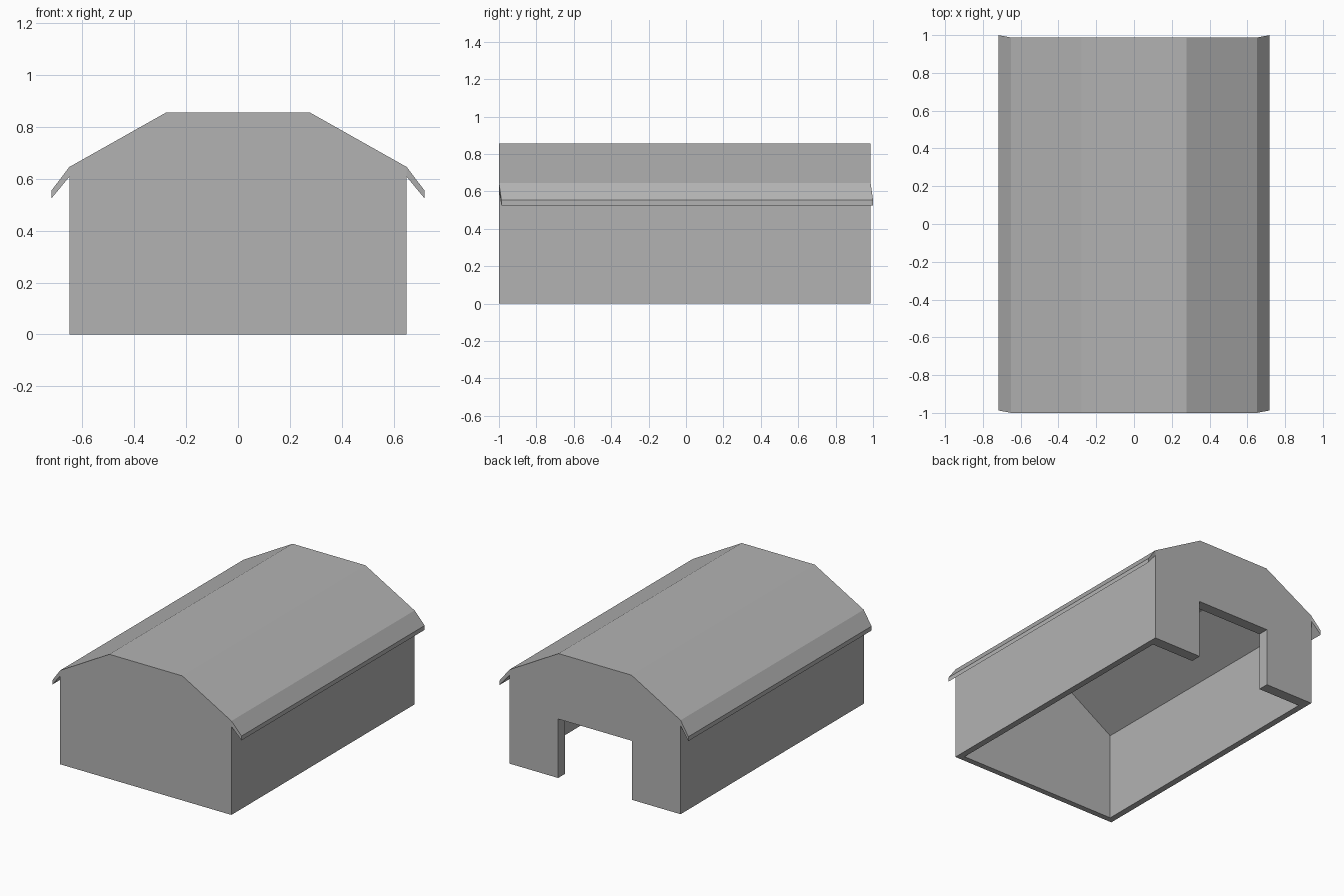
import bpy
import bmesh

if "Cube" in bpy.data.objects:
    bpy.data.objects.remove(bpy.data.objects["Cube"], do_unlink=True)

FRONT, BACK = -1.0, 0.987
HALF, EAVE_Z = 0.65, 0.645

grey = bpy.data.materials.new("plain grey")
grey.use_nodes = True
colour = (0.45, 0.45, 0.45, 1)
grey.diffuse_color = colour
grey.node_tree.nodes["Principled BSDF"].inputs["Base Color"].default_value = colour


def prism(name, profile, y0, y1, shift=None):
    """Extrude an x-z profile along y; shift(x) slides points along y."""
    slide = shift or (lambda x: 0.0)
    bm = bmesh.new()
    ends = [[bm.verts.new((x, y + slide(x), z)) for x, z in profile] for y in (y0, y1)]
    for ring in ends:
        bm.faces.new(ring)
    n = len(profile)
    for i in range(n):
        j = (i + 1) % n
        bm.faces.new((ends[0][i], ends[0][j], ends[1][j], ends[1][i]))
    bmesh.ops.recalc_face_normals(bm, faces=bm.faces)
    mesh = bpy.data.meshes.new(name)
    bm.to_mesh(mesh)
    bm.free()
    mesh.materials.append(grey)
    obj = bpy.data.objects.new(name, mesh)
    bpy.context.collection.objects.link(obj)
    return obj


def mirrored(half):
    """Close a right-hand half profile with its mirror image."""
    return half + [(-x, z) for x, z in reversed(half)]


def cut(target, cutter):
    mod = target.modifiers.new(cutter.name, "BOOLEAN")
    mod.operation = "DIFFERENCE"
    mod.solver = "EXACT"
    mod.object = cutter
    cutter.hide_render = True
    cutter.hide_viewport = True
    bpy.context.view_layer.update()


# Barn shell: walls and three-sided roof, hollow and open underneath
shell = prism("barn_shell", mirrored([(HALF, 0), (HALF, EAVE_Z), (0.277, 0.855)]), FRONT, BACK)
cavity = prism("cavity_cutter", mirrored([(0.607, -0.1), (0.607, 0.605), (0.267, 0.815)]),
               FRONT + 0.04, BACK - 0.075)
cut(shell, cavity)

# Doorway through the back gable
door = prism("doorway_cutter", mirrored([(0.28, -0.1), (0.28, 0.405)]), BACK - 0.2, BACK + 0.1)
cut(shell, door)

# Sloping eaves, whose outer edges sit slightly further back
for side, name in ((1, "left_eave"), (-1, "right_eave")):
    profile = [(HALF, EAVE_Z), (0.718, 0.555), (0.718, 0.525), (HALF, 0.607)]
    prism(name, [(side * x, z) for x, z in profile], FRONT, BACK,
          lambda x: 0.013 if abs(x) > HALF else 0.0)
